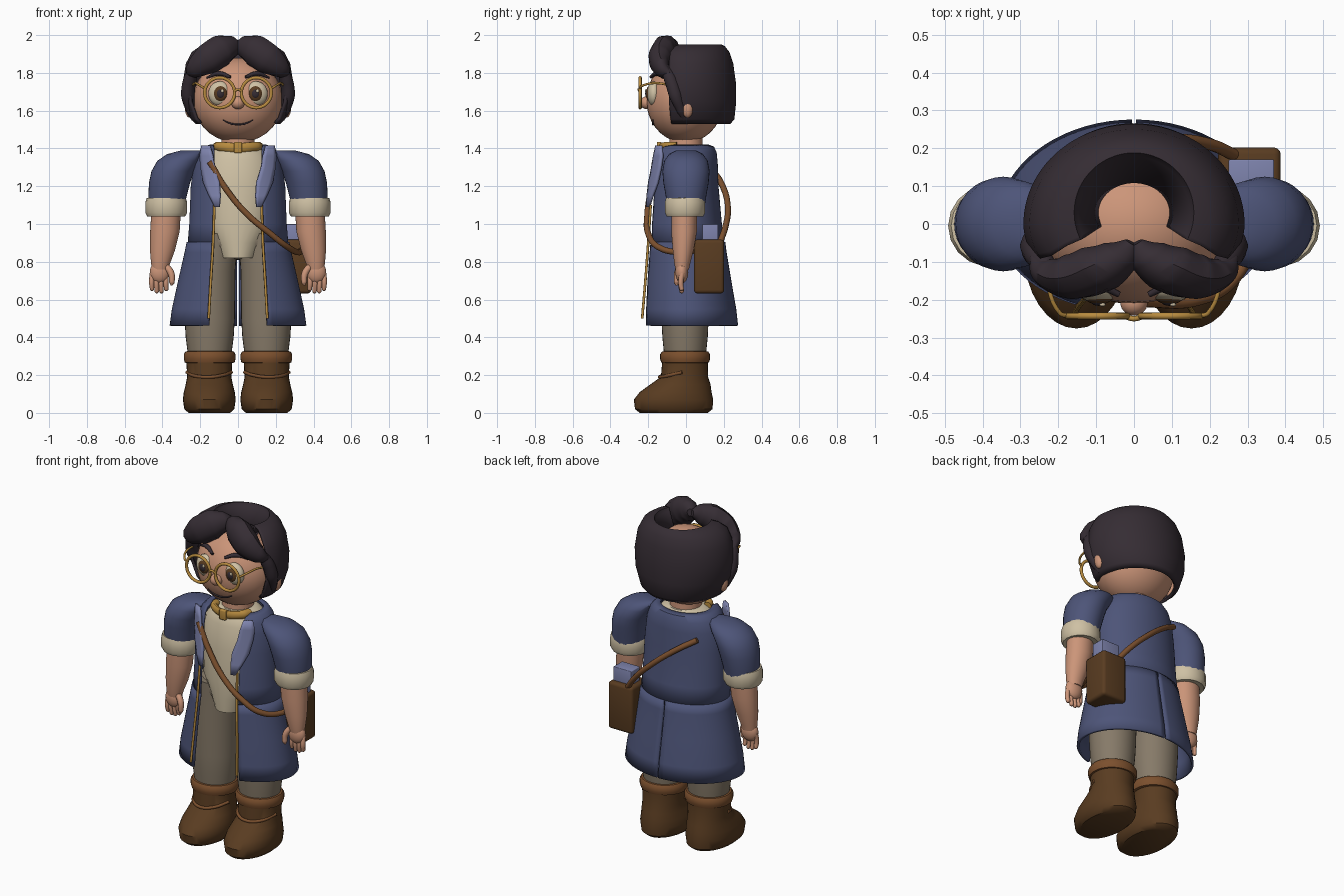
import bpy, bmesh, math
from mathutils import Matrix, Vector

if "Cube" in bpy.data.objects:
    bpy.data.objects.remove(bpy.data.objects["Cube"])


def material(name, *rgb):
    m = bpy.data.materials.new(name)
    m.use_nodes = True
    m.diffuse_color = (*rgb, 1)
    m.node_tree.nodes["Principled BSDF"].inputs["Base Color"].default_value = (*rgb, 1)
    return m


HAIR = material("dark hair", .036, .026, .034)
SKIN = material("skin", .60, .30, .19)
BLUE = material("coat blue", .075, .09, .19)
PALE = material("pale blue", .21, .23, .42)
CREAM = material("cream", .62, .53, .37)
GREY = material("trouser grey", .24, .195, .14)
BROWN = material("boot brown", .10, .045, .015)
TAN = material("strap brown", .20, .08, .027)
GOLD = material("gold", .48, .26, .05)


def finish(ob, mat, mirror=False, thick=0.0):
    ob.data.materials.clear()
    ob.data.materials.append(mat)
    bpy.ops.object.select_all(action="DESELECT")
    ob.select_set(True)
    bpy.context.view_layer.objects.active = ob
    bpy.ops.object.shade_smooth_by_angle(angle=math.radians(42))
    if mirror:
        ob.modifiers.new("mirror", "MIRROR")
    if thick:
        ob.modifiers.new("thickness", "SOLIDIFY").thickness = thick
    return ob


def from_bmesh(name, bm, mat, **kw):
    me = bpy.data.meshes.new(name)
    bm.to_mesh(me)
    bm.free()
    ob = bpy.data.objects.new(name, me)
    bpy.context.collection.objects.link(ob)
    return finish(ob, mat, **kw)


def grid(bm, rows, closed=False):
    vs = [[bm.verts.new(p) for p in row] for row in rows]
    n = len(vs[0])
    for lo, hi in zip(vs, vs[1:]):
        for j in range(n if closed else n - 1):
            k = (j + 1) % n
            bm.faces.new((lo[j], lo[k], hi[k], hi[j]))
    return vs


def loft(name, mat, rings, n=32, span=None, **kw):
    """Rings are z, centre x, centre y, x radius, front radius, optional back radius."""
    bm = bmesh.new()
    rows = []
    for z, cx, cy, rx, front, *back in rings:
        a0, a1 = span(z, rx) if span else (0, math.tau)
        row = []
        for j in range(n):
            a = a0 + (a1 - a0) * j / (n - 1 if span else n)
            ry = back[0] if back and math.sin(a) > 0 else front
            row.append((cx + rx * math.cos(a), cy + ry * math.sin(a), z))
        rows.append(row)
    vs = grid(bm, rows, not span)
    if not span:
        bm.faces.new(vs[0][::-1])
        bm.faces.new(vs[-1])
        bmesh.ops.recalc_face_normals(bm, faces=bm.faces)
    return from_bmesh(name, bm, mat, **kw)


def ball(name, mat, loc, size, **kw):
    bm = bmesh.new()
    bmesh.ops.create_uvsphere(bm, u_segments=32, v_segments=18, radius=1,
                              matrix=Matrix.Translation(loc) @ Matrix.Diagonal((*size, 1)))
    return from_bmesh(name, bm, mat, **kw)


def box(name, mat, loc, size, bevel):
    bm = bmesh.new()
    bmesh.ops.create_cube(bm, matrix=Matrix.Translation(loc) @ Matrix.Diagonal((*size, 1)))
    bmesh.ops.bevel(bm, geom=bm.edges[:], offset=bevel, segments=3, profile=.5, affect="EDGES")
    return from_bmesh(name, bm, mat)


def tube(name, mat, points, radius, radii=None, flat=(1, 1, 1), cyclic=False, **kw):
    """Smooth tube through points; flat squashes the cross-section."""
    cu = bpy.data.curves.new(name, "CURVE")
    cu.dimensions = "3D"
    cu.bevel_depth, cu.bevel_resolution = radius, 3
    cu.use_fill_caps, cu.resolution_u = True, 8
    sp = cu.splines.new("BEZIER")
    sp.bezier_points.add(len(points) - 1)
    sp.use_cyclic_u = cyclic
    for i, (bp, p) in enumerate(zip(sp.bezier_points, points)):
        bp.co = [c / f for c, f in zip(p, flat)]
        bp.handle_left_type = bp.handle_right_type = "AUTO"
        bp.radius = radii[i] if radii else 1
    ob = bpy.data.objects.new(name, cu)
    bpy.context.collection.objects.link(ob)
    me = bpy.data.meshes.new_from_object(ob.evaluated_get(bpy.context.evaluated_depsgraph_get()))
    bpy.data.objects.remove(ob)
    me.transform(Matrix.Diagonal((*flat, 1)))
    ob = bpy.data.objects.new(name, me)
    bpy.context.collection.objects.link(ob)
    return finish(ob, mat, **kw)


def face_y(x, z):
    return -.01 - .2 * math.sqrt(max(0, 1 - (x / .238) ** 2 - ((z - 1.66) / .23) ** 2))


# Boots and trousers
loft("boots", BROWN, [(0, .152, -.065, .11, .18), (.02, .152, -.065, .132, .205),
                      (.07, .152, -.066, .14, .21), (.11, .152, -.055, .135, .19),
                      (.15, .152, -.03, .125, .16), (.19, .152, -.008, .117, .125),
                      (.28, .152, -.005, .122, .12)], mirror=True)
loft("boot_cuffs", TAN, [(.262, .15, -.005, .115, .11), (.267, .15, -.005, .132, .126),
                         (.285, .15, -.005, .137, .132), (.31, .15, -.005, .137, .132),
                         (.325, .15, -.005, .128, .122), (.328, .15, -.005, .11, .105)], mirror=True)
tube("boot_laces", TAN, [(.035, -.04, .215), (.08, -.115, .2), (.15, -.14, .19),
                         (.225, -.105, .195), (.27, -.02, .215)], .009, mirror=True)
loft("trouser_legs", GREY, [(.3, .15, -.005, .114, .11), (.4, .15, -.005, .127, .12),
                            (.5, .15, -.005, .133, .125), (.75, .15, 0, .136, .128),
                            (.95, .13, 0, .13, .13)], mirror=True)
ball("hips", GREY, (0, 0, .91), (.25, .14, .1))

# Shirt and neck
loft("shirt", CREAM, [(.82, 0, 0, .105, .165, .1), (.9, 0, 0, .14, .17, .12), (1, 0, 0, .2, .172, .14),
                      (1.2, 0, 0, .21, .165, .14), (1.34, 0, 0, .19, .145, .13),
                      (1.4, 0, 0, .145, .12, .115), (1.42, 0, 0, .1, .1)])
loft("neck", SKIN, [(1.38, 0, 0, .09, .09), (1.52, 0, 0, .085, .085)])
tube("neck_band", GOLD, [(-.11, -.05, 1.41), (-.08, -.105, 1.41), (0, -.13, 1.405),
                         (.08, -.105, 1.41), (.11, -.05, 1.41)], .025, flat=(1, .5, 1))
box("neck_band_knot", GOLD, (0, -.142, 1.405), (.042, .025, .06), .006)


# Coat: open at the front, skirt split at the back
def coat_span(z, rx):
    gap = .13 + max(0, .9 - z) * .06
    return -math.acos(min(1, gap / rx)), math.pi / 2


def skirt_span(z, rx):
    return coat_span(z, rx)[0], math.acos(.005 / rx)


loft("coat_body", BLUE, [(.88, 0, 0, .268, .21, .205), (1, 0, 0, .258, .208, .19), (1.2, 0, 0, .25, .195, .172),
                         (1.32, 0, 0, .235, .185, .168), (1.38, 0, 0, .212, .18, .162),
                         (1.41, 0, 0, .185, .165, .148), (1.42, 0, 0, .15, .13, .12)],
     span=coat_span, mirror=True, thick=.012)
loft("coat_skirt", BLUE, [(.462, 0, 0, .362, .236, .276), (.55, 0, 0, .35, .234, .266),
                          (.7, 0, 0, .317, .228, .24), (.85, 0, 0, .283, .218, .215),
                          (.905, 0, 0, .272, .214, .208)], span=skirt_span, mirror=True, thick=.015)
tube("coat_trim", GOLD, [(.125, -.187, 1.1), (.132, -.2, .9), (.144, -.215, .7), (.155, -.232, .5)],
     .007, mirror=True)

# Lapels
bm = bmesh.new()
rows = []
for z, inner, outer in [(1.09, .1, .125), (1.15, .095, .155), (1.22, .1, .185),
                        (1.3, .125, .2), (1.36, .135, .205), (1.415, .15, .195)]:
    depth = .222 - (z - 1.09) * .1
    xs = [inner + (outer - inner) * t / 4 for t in range(5)]
    rows.append([(x, -depth * math.sqrt(1 - (x / .262) ** 2) - .008, z) for x in xs])
grid(bm, rows)
from_bmesh("lapels", bm, PALE, mirror=True, thick=.014)

# Sleeves, cuffs, arms and hands
loft("sleeves", BLUE, [(1.1, .377, 0, .095, .1), (1.15, .373, 0, .102, .108), (1.22, .362, 0, .109, .12),
                       (1.28, .345, 0, .113, .125), (1.335, .312, 0, .115, .115),
                       (1.37, .275, 0, .1, .09), (1.39, .24, 0, .06, .05)], mirror=True)
loft("sleeve_cuffs", CREAM, [(1.045, .38, -.005, .08, .08), (1.04, .38, -.005, .1, .098),
                             (1.06, .38, -.005, .111, .108), (1.115, .38, -.005, .111, .108),
                             (1.138, .38, -.005, .103, .102), (1.14, .38, -.005, .085, .085)],
     n=18, mirror=True)
loft("forearms", SKIN, [(.76, .412, -.02, .044, .036), (.79, .41, -.02, .05, .042),
                        (.86, .4, -.015, .066, .055), (.96, .387, -.01, .078, .068),
                        (1.08, .38, -.008, .078, .068)], mirror=True)
ball("palms", SKIN, (.414, -.022, .745), (.053, .034, .06), mirror=True)
for i, name in enumerate(["index", "middle", "ring", "little"]):
    x = .38 + i * .025
    tip = .645 - .012 * (i in (1, 2))
    tube(name + "_fingers", SKIN, [(x, -.02, .74), (x + .002, -.028, .69), (x, -.022, tip + .008), (x, -.02, tip)],
         .014, [1, 1, .85, .3], mirror=True)
tube("thumbs", SKIN, [(.385, -.03, .78), (.355, -.045, .74), (.35, -.05, .69), (.352, -.05, .675)],
     .018, [1, 1, .8, .3], mirror=True)

# Satchel and strap
box("satchel", BROWN, (.305, .122, .775), (.165, .16, .285), .018)
box("satchel_papers", PALE, (.31, .128, .95), (.12, .085, .1), .004)
tube("satchel_strap", TAN, [(-.15, -.165, 1.33), (-.06, -.188, 1.18), (.05, -.205, 1.05), (.17, -.2, .95),
                            (.26, -.15, .88), (.32, -.03, .85), (.335, .05, .86)], .016)
tube("back_strap", TAN, [(-.17, .135, 1.29), (-.06, .185, 1.22), (.1, .222, 1.09),
                         (.2, .21, .99), (.27, .18, .9)], .016)

# Head and face
ball("head", SKIN, (0, -.005, 1.655), (.238, .205, .225))
ball("nose", SKIN, (0, -.208, 1.642), (.036, .034, .034))
ball("ears", SKIN, (.256, .008, 1.615), (.025, .03, .052), mirror=True)
ball("eyes", CREAM, (.095, -.17, 1.69), (.062, .036, .066), mirror=True)
ball("irises", BROWN, (.093, -.192, 1.69), (.038, .02, .042), mirror=True)
ball("pupils", HAIR, (.093, -.203, 1.69), (.022, .013, .025), mirror=True)
ball("left_eye_glint", CREAM, (.103, -.213, 1.704), (.008, .005, .009))
ball("right_eye_glint", CREAM, (-.083, -.213, 1.704), (.008, .005, .009))
tube("eyebrows", HAIR, [(x, face_y(x, z) - .008, z) for x, z in [(.04, 1.778), (.1, 1.797), (.165, 1.775)]],
     .013, [.6, 1, .4], mirror=True)
tube("mouth", HAIR, [(x, face_y(x, z) - .002, z) for x, z in
                     [(-.08, 1.55), (-.04, 1.532), (0, 1.527), (.04, 1.532), (.08, 1.55)]],
     .005, [.6, 1, 1, 1, .6])

# Spectacles
tube("spectacle_rims", GOLD, [(.097 + .079 * math.cos(i * math.pi / 8), -.243,
                               1.695 + .079 * math.sin(i * math.pi / 8)) for i in range(16)],
     .009, cyclic=True, mirror=True)
tube("spectacle_bridge", GOLD, [(-.022, -.245, 1.7), (0, -.25, 1.712), (.022, -.245, 1.7)], .007)
tube("spectacle_arms", GOLD, [(.174, -.243, 1.715), (.196, -.235, 1.73), (.235, -.11, 1.74), (.255, 0, 1.68)],
     .006, mirror=True)

# Hair: bowl open at the crown and forehead, fringe sweeps and side locks
loft("hair_bowl", HAIR, [(1.53, 0, 0, .225, .17, .235), (1.555, 0, 0, .25, .18, .256),
                         (1.65, 0, 0, .285, .2, .266), (1.75, 0, 0, .292, .2, .264),
                         (1.85, 0, 0, .276, .2, .25), (1.91, 0, 0, .245, .185, .23),
                         (1.942, 0, .01, .2, .15, .195), (1.95, 0, .03, .158, .158),
                         (1.93, 0, .03, .148, .148), (1.862, 0, .03, .094, .078)],
     span=lambda z, rx: (math.radians(-27), math.pi / 2), mirror=True, thick=.015)
tube("fringe_sweeps", HAIR, [(.005, -.05, 1.95), (.035, -.08, 1.94), (.09, -.115, 1.918), (.16, -.138, 1.872),
                             (.225, -.125, 1.825), (.265, -.085, 1.795)],
     .084, [.25, .7, 1, .98, .65, .15], flat=(1, .75, 1), mirror=True)
tube("side_locks", HAIR, [(.225, -.12, 1.84), (.255, -.08, 1.76), (.265, -.055, 1.68),
                          (.25, -.025, 1.6), (.238, -.01, 1.55)],
     .036, [.7, 1, 1, .7, .2], mirror=True)
